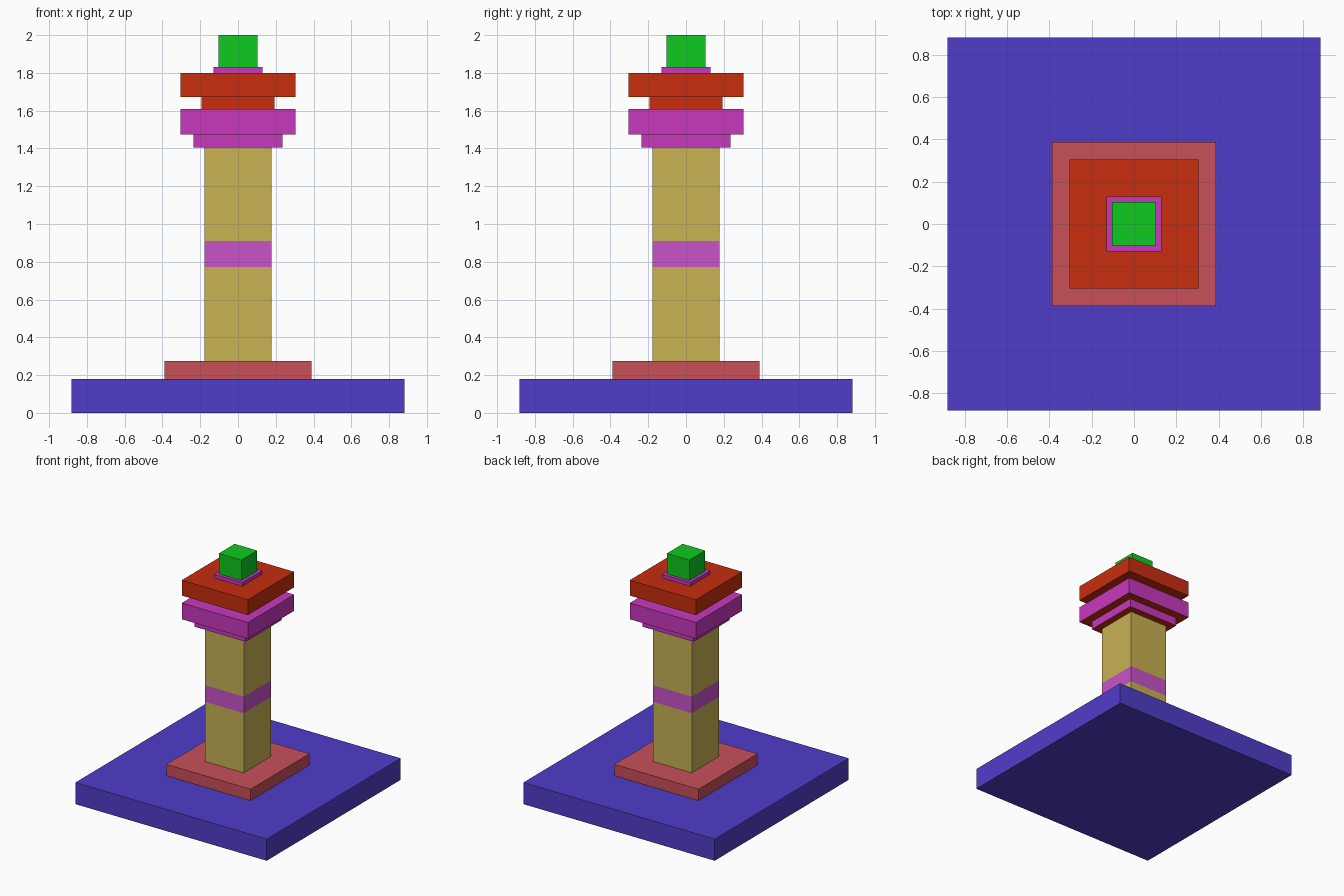
import bpy, bmesh

if "Cube" in bpy.data.objects:
    bpy.data.objects.remove(bpy.data.objects["Cube"])


def material(name, rgb):
    # 8-bit sRGB to linear
    mat = bpy.data.materials.new(name)
    mat.diffuse_color = [((c / 255 + 0.055) / 1.055) ** 2.4 for c in rgb] + [1]
    mat.use_nodes = True
    mat.node_tree.nodes["Principled BSDF"].inputs["Base Color"].default_value = mat.diffuse_color
    return mat


BLUE = material("blue", (80, 61, 201))
ROSE = material("rose", (200, 80, 90))
SAND = material("sand", (200, 178, 84))
ORCHID = material("orchid", (200, 84, 200))
MAGENTA = material("magenta", (200, 56, 190))
RED = material("red", (200, 45, 14))
GREEN = material("green", (14, 202, 32))


def block(name, half, levels, mats, under=None):
    """Square block with a ring at each level and one material per segment."""
    slots = list(dict.fromkeys(mats + ([under] if under else [])))
    bm = bmesh.new()
    rings = [[bm.verts.new((x * half, y * half, z))
              for x, y in ((-1, -1), (1, -1), (1, 1), (-1, 1))] for z in levels]
    for low, high, mat in zip(rings, rings[1:], mats):
        for i in range(4):
            j = (i + 1) % 4
            face = bm.faces.new((low[i], low[j], high[j], high[i]))
            face.material_index = slots.index(mat)
    bottom = bm.faces.new(rings[0][::-1])
    bottom.material_index = slots.index(under or mats[0])
    top = bm.faces.new(rings[-1])
    top.material_index = slots.index(mats[-1])
    mesh = bpy.data.meshes.new(name)
    bm.to_mesh(mesh)
    bm.free()
    for mat in slots:
        mesh.materials.append(mat)
    bpy.context.collection.objects.link(bpy.data.objects.new(name, mesh))


# Stepped foot
block("base", 0.882, (0, 0.18), [BLUE])
block("plinth", 0.388, (0.18, 0.275), [ROSE])
# Shaft with a flush painted band
block("column", 0.178, (0.275, 0.772, 0.91, 1.405), [SAND, ORCHID, SAND])
# Flaring capital with red undersides
block("capital_lower", 0.236, (1.405, 1.475), [MAGENTA], RED)
block("capital_upper", 0.305, (1.475, 1.61), [MAGENTA], RED)
# Roof and finial
block("roof_neck", 0.194, (1.61, 1.672), [RED])
block("roof_slab", 0.305, (1.672, 1.80), [RED])
block("finial_collar", 0.131, (1.80, 1.83), [MAGENTA])
block("finial", 0.104, (1.83, 2.0), [GREEN])
